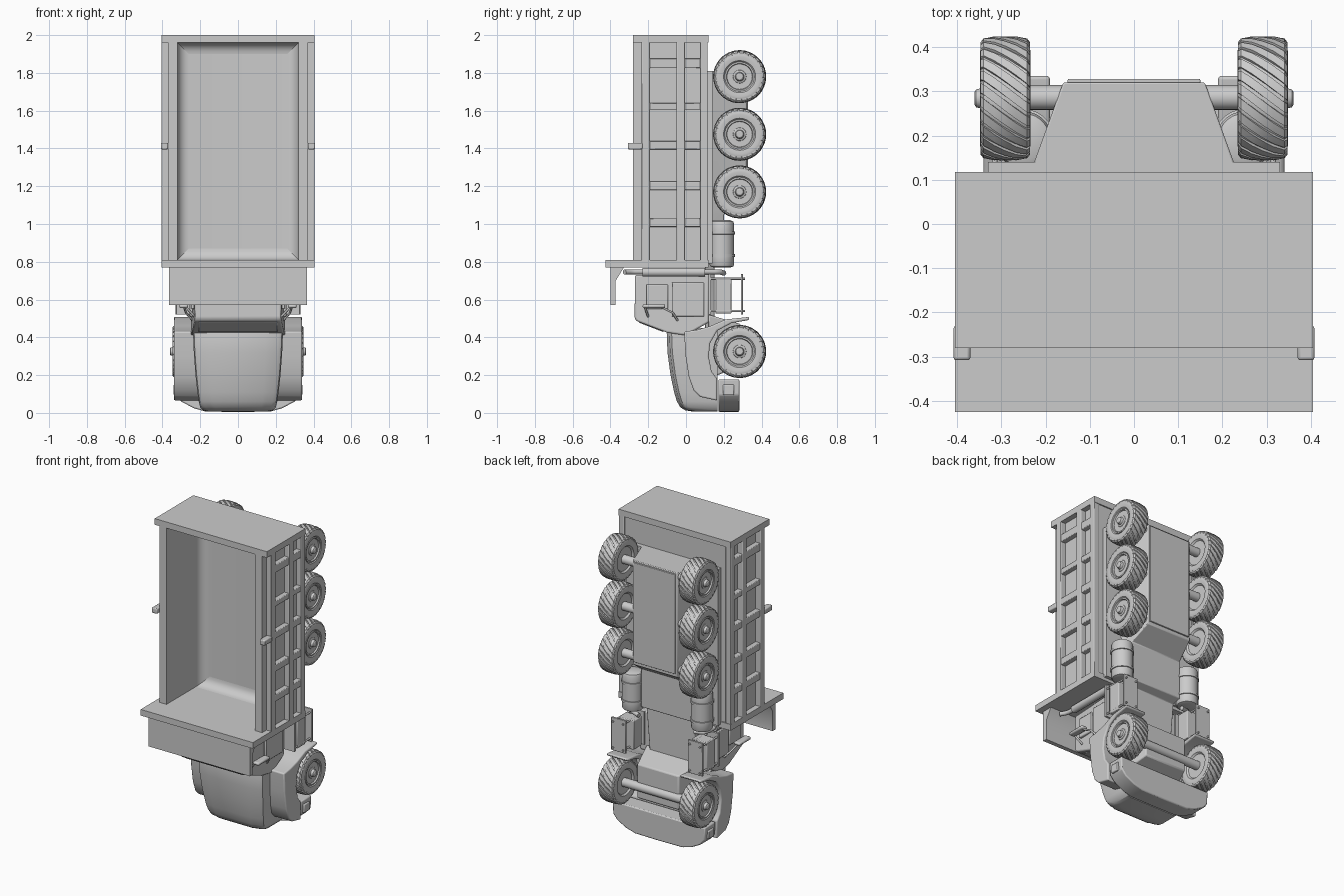
import bpy, bmesh, math
from mathutils import Matrix, Vector

if "Cube" in bpy.data.objects:
    bpy.data.objects.remove(bpy.data.objects["Cube"])


def finish(name, bm, bevel=0.0, segs=2):
    bmesh.ops.recalc_face_normals(bm, faces=bm.faces)
    me = bpy.data.meshes.new(name)
    bm.to_mesh(me)
    bm.free()
    ob = bpy.data.objects.new(name, me)
    bpy.context.collection.objects.link(ob)
    if bevel:
        m = ob.modifiers.new("bevel", 'BEVEL')
        m.width, m.segments, m.limit_method = bevel, segs, 'ANGLE'
    return ob


def loft(name, rings, bevel=0.0, segs=2, cap=True):
    bm = bmesh.new()
    vs = [[bm.verts.new(p) for p in r] for r in rings]
    n = len(rings[0])
    for a, b in zip(vs, vs[1:]):
        for i in range(n):
            bm.faces.new((a[i], a[(i + 1) % n], b[(i + 1) % n], b[i]))
    if cap:
        bm.faces.new(vs[0])
        bm.faces.new(vs[-1])
    return finish(name, bm, bevel, segs)


def box(name, x0, x1, y0, y1, z0, z1, bevel=0.0):
    return loft(name, [[(x0, y0, z), (x1, y0, z), (x1, y1, z), (x0, y1, z)] for z in (z0, z1)], bevel)


def prism_x(name, pts, x0, x1, bevel=0.0, segs=2):
    return loft(name, [[(x, y, z) for y, z in pts] for x in (x0, x1)], bevel, segs)


def spin(bm, prof, n, axis='X', centre=(0, 0, 0)):
    """Revolve (position along axis, radius) points."""
    rings = []
    for h, r in prof:
        ring = []
        for i in range(n):
            t = 2 * math.pi * i / n
            u, v = r * math.cos(t), r * math.sin(t)
            p = (h, u, v) if axis == 'X' else (u, v, h)
            ring.append(bm.verts.new(Vector(p) + Vector(centre)))
        rings.append(ring)
    for a, b in zip(rings, rings[1:]):
        for i in range(n):
            bm.faces.new((a[i], a[(i + 1) % n], b[(i + 1) % n], b[i]))
    bm.faces.new(rings[0])
    bm.faces.new(rings[-1])


def tube(name, pts, r):
    cu = bpy.data.curves.new(name, 'CURVE')
    cu.dimensions, cu.bevel_depth, cu.bevel_resolution, cu.use_fill_caps = '3D', r, 3, True
    sp = cu.splines.new('POLY')
    sp.points.add(len(pts) - 1)
    for p, c in zip(sp.points, pts):
        p.co = (*c, 1)
    ob = bpy.data.objects.new(name, cu)
    bpy.context.collection.objects.link(ob)


def arc(cx, cy, r, a0, a1, n=7):
    return [(cx + r * math.cos(math.radians(a0 + (a1 - a0) * i / (n - 1))),
             cy + r * math.sin(math.radians(a0 + (a1 - a0) * i / (n - 1)))) for i in range(n)]


# Dump bed: filleted trough, tail plate, headboard and cab canopy
R = 0.06
inner = [(0.32, -0.28)] + arc(0.32 - R, 0.08 - R, R, 0, 90) + arc(-0.32 + R, 0.08 - R, R, 90, 180) + [(-0.32, -0.28)]
trough = inner + [(-0.37, -0.28), (-0.37, 0.11), (0.37, 0.11), (0.37, -0.28)]
loft("bed_trough", [[(x, y, z) for x, y in trough] for z in (0.80, 1.97)])
box("bed_tail_plate", -0.405, 0.405, -0.28, 0.118, 1.96, 2.0)
box("bed_headboard", -0.405, 0.405, -0.425, 0.118, 0.77, 0.81)
for nm, zc, zw, a in (("front", 0.81 + R, 0.809, 180), ("rear", 1.96 - R, 1.961, 180)):
    end = 270 if nm == "front" else 90
    pts = [(0.08 - R + (0.08 - R - y), z) for y, z in arc(0.08 - R, zc, R, a, end)]
    prism_x("bed_fillet_" + nm, pts + [(0.082, zw), (pts[-1][0], zw), (0.082, zc)][:1] + [(0.082, zc)], -0.32, 0.32)
    bpy.data.objects["bed_fillet_" + nm].location.y = 0
prism_x("cab_canopy", [(-0.40, 0.78), (-0.325, 0.78), (-0.335, 0.76), (-0.372, 0.70), (-0.372, 0.57), (-0.40, 0.57)],
        -0.365, 0.365)

for s in (1, -1):
    side = "right" if s > 0 else "left"

    def sbox(name, x0, x1, *rest, bevel=0.0):
        a, b = sorted((s * x0, s * x1))
        return box(side + "_" + name, a, b, *rest, bevel=bevel)

    # Bed side ribs and hook
    for i, (y0, y1) in enumerate(((-0.235, -0.19), (-0.05, -0.005), (0.075, 0.115))):
        sbox(f"bed_rail_{i}", 0.365, 0.405, y0, y1, 0.805, 1.965, bevel=0.004)
    for i, (z0, z1) in enumerate(((0.985, 1.03), (1.18, 1.225), (1.395, 1.44), (1.605, 1.64), (1.825, 1.875))):
        sbox(f"bed_rib_{i}", 0.365, 0.402, -0.23, 0.11, z0, z1, bevel=0.004)
    sbox("bed_hook", 0.37, 0.408, -0.308, -0.23, 1.395, 1.43, bevel=0.006)

    # Fuel tank with bands
    bm = bmesh.new()
    spin(bm, [(0.77, 0.045), (0.775, 0.06), (0.785, 0.065), (0.825, 0.065), (0.826, 0.07), (0.84, 0.07), (0.841, 0.065),
              (0.945, 0.065), (0.946, 0.07), (0.96, 0.07), (0.961, 0.065), (1.0, 0.065), (1.013, 0.06), (1.02, 0.045)],
         28, 'Z', (s * 0.25, 0.19, 0))
    finish(side + "_fuel_tank", bm)
    sbox("tank_bracket", 0.2, 0.33, 0.11, 0.14, 0.79, 1.81)

    # Step box with frame and rods
    sbox("step_box", 0.21, 0.32, 0.155, 0.24, 0.525, 0.715, bevel=0.005)
    sbox("step_mount", 0.21, 0.325, 0.118, 0.132, 0.52, 0.735)
    sbox("step_plate", 0.225, 0.33, 0.29, 0.302, 0.52, 0.735, bevel=0.003)
    for j, z in enumerate((0.54, 0.71)):
        for x in (0.24, 0.315):
            tube(f"{side}_step_rod_{j}", [(s * x, 0.12, z), (s * x, 0.312, z)], 0.006)

    # Exhaust stack behind the cab
    tube(side + "_exhaust_pipe", [(s * 0.30, -0.325, 0.745), (s * 0.28, -0.30, 0.747), (s * 0.27, -0.27, 0.747),
                                  (s * 0.27, 0.15, 0.747), (s * 0.255, 0.185, 0.745), (s * 0.2, 0.2, 0.74)], 0.014)
    tube(side + "_exhaust_muffler", [(s * 0.27, -0.23, 0.745), (s * 0.27, 0.10, 0.745)], 0.024)

    # Door, window and mirror
    sbox("door_panel", 0.24, 0.256, -0.075, 0.095, 0.51, 0.69, bevel=0.004)
    sbox("door_window", 0.23, 0.249, -0.21, -0.095, 0.55, 0.68, bevel=0.006)
    sbox("mirror", 0.265, 0.31, -0.23, -0.11, 0.555, 0.575, bevel=0.008)
    tube(side + "_mirror_arm_low", [(s * 0.24, -0.045, 0.49), (s * 0.275, -0.07, 0.53), (s * 0.285, -0.13, 0.56)], 0.006)
    tube(side + "_mirror_arm_high", [(s * 0.23, -0.20, 0.51), (s * 0.28, -0.22, 0.565)], 0.006)

    # Front fender with wheel arch and trailing flare
    fender = [(-0.01, 0.43), (-0.002, 0.30), (0.015, 0.19), (0.04, 0.12), (0.075, 0.085), (0.165, 0.065), (0.165, 0.18),
              (0.135, 0.22), (0.12, 0.30), (0.128, 0.37), (0.165, 0.435), (0.24, 0.475), (0.335, 0.492),
              (0.335, 0.508), (0.21, 0.495), (0.13, 0.46), (0.06, 0.44)]
    prism_x(side + "_fender", fender, s * 0.19, s * 0.34, 0.012, 3)

# Chassis spine: (z, half width high, half width low, depth)
sec = [(0.30, 0.16, 0.14, 0.15), (0.78, 0.19, 0.18, 0.15), (0.80, 0.2, 0.185, 0.20), (1.05, 0.22, 0.185, 0.20),
       (1.13, 0.24, 0.16, 0.32), (1.81, 0.24, 0.16, 0.32)]
loft("chassis_spine", [[(-a, 0.10, z), (a, 0.10, z), (b, d, z), (-b, d, z)] for z, a, b, d in sec], 0.004)
box("chassis_cover", -0.15, 0.15, 0.315, 0.328, 1.15, 1.80, 0.003)
loft("front_axle_hump", [[(-x, y, z0), (x, y, z0), (x, y, z1), (-x, y, z1)]
                         for x, y, z0, z1 in ((0.2, 0.12, 0.18, 0.52), (0.15, 0.29, 0.25, 0.47))], 0.008)

# Cab shell, narrower at the roof
cab = [(-0.27, 0.73, .232), (-0.272, 0.50, .228), (-0.26, 0.485, .228), (-0.10, 0.425, .245), (0.0, 0.41, .25),
       (0.122, 0.48, .25), (0.122, 0.735, .25)]
loft("cab_shell", [[(s * w, y, z) for y, z, w in cab] for s in (-1, 1)], 0.014, 3)
prism_x("windshield", [(-0.25, 0.488), (-0.12, 0.438), (-0.12, 0.428), (-0.25, 0.478)], -0.21, 0.21, 0.004)

# Hood: sections from the windshield to the nose
hood = [(0.45, 0.238, -0.095), (0.42, 0.238, -0.102), (0.32, 0.234, -0.098), (0.2, 0.225, -0.082), (0.11, 0.215, -0.063),
        (0.06, 0.208, -0.048), (0.03, 0.2, -0.03), (0.014, 0.185, -0.005), (0.008, 0.16, 0.03)]
rings = []
for z, w, y in hood:
    half = [(0.62 * w, y), (0.72 * w, y + 0.009), (w - 0.025, y + 0.014), (w - 0.006, y + 0.026), (w, y + 0.05), (w, 0.168)]
    rings.append([(x, yy, z) for x, yy in half] + [(-x, yy, z) for x, yy in reversed(half)])
loft("hood", rings)

# Bumper, swept back at its ends
bump = [(0.0, 0.005), (0.17, 0.007), (0.235, 0.025), (0.3, 0.06), (0.33, 0.095), (0.335, 0.178), (0.19, 0.178)]
outline = bump + [(-x, z) for x, z in reversed(bump[1:])]
loft("bumper", [[(x, y, z) for x, z in outline] for y in (0.172, 0.282)], 0.007)
for s in (1, -1):
    a, b = sorted((s * 0.29, s * 0.342))
    box("fog_lamp", a, b, 0.195, 0.255, 0.095, 0.15, 0.006)

# Wheel: tyre, diagonal lugs, rim, hub and nuts in one shared mesh
bm = bmesh.new()
half = [(0.044, 0.076), (0.054, 0.085), (0.057, 0.105), (0.055, 0.121), (0.049, 0.131)]
spin(bm, [(-h, r) for h, r in half] + [(0, 0.134)] + half[::-1], 48)
spin(bm, [(-0.04, 0.03), (-0.042, 0.078), (0.052, 0.078), (0.053, 0.070), (0.036, 0.064), (0.036, 0.04), (0.046, 0.034),
          (0.05, 0.024), (0.066, 0.02), (0.07, 0.014)], 32)
LUGS = 26
lug = [(-0.056, 0.127), (-0.049, 0.136), (-0.025, 0.14), (0.0, 0.1405), (0.025, 0.14), (0.049, 0.136), (0.056, 0.127)]
for k in range(LUGS):
    rows = []
    for h, r in lug:
        row = []
        t0 = 2 * math.pi * k / LUGS + h * 5.5
        for t, rr in ((t0 - 0.095, 0.118), (t0 - 0.085, r), (t0 + 0.085, r), (t0 + 0.095, 0.118)):
            row.append(bm.verts.new((h, rr * math.cos(t), rr * math.sin(t))))
        rows.append(row)
    for a, b in zip(rows, rows[1:]):
        for i in range(3):
            bm.faces.new((a[i], a[i + 1], b[i + 1], b[i]))
    bm.faces.new(rows[0])
    bm.faces.new(rows[-1])
for k in range(10):
    t = math.pi * k / 5
    spin(bm, [(0.034, 0.008), (0.042, 0.008), (0.044, 0.006)], 10, 'X', (0, 0.052 * math.cos(t), 0.052 * math.sin(t)))
first = finish("wheel", bm)
wheel_mesh = first.data
bpy.data.objects.remove(first)
for nm, z in (("front", 0.325), ("rear_1", 1.17), ("rear_2", 1.475), ("rear_3", 1.78)):
    for s in (1, -1):
        ob = bpy.data.objects.new(f"{nm}_wheel_{'right' if s > 0 else 'left'}", wheel_mesh)
        bpy.context.collection.objects.link(ob)
        ob.location = (s * 0.291, 0.284, z)
        ob.rotation_euler.z = 0 if s > 0 else math.pi
    bm = bmesh.new()
    spin(bm, [(-0.26, 0.028), (0.26, 0.028)], 24, 'X', (0, 0.286, z))
    finish(nm + "_axle", bm)

# Smooth shading with sharp edges kept
bpy.ops.object.select_all(action='DESELECT')
for ob in bpy.context.scene.objects:
    if ob.type == 'MESH':
        ob.select_set(True)
        bpy.context.view_layer.objects.active = ob
bpy.ops.object.shade_smooth_by_angle(angle=math.radians(32))
